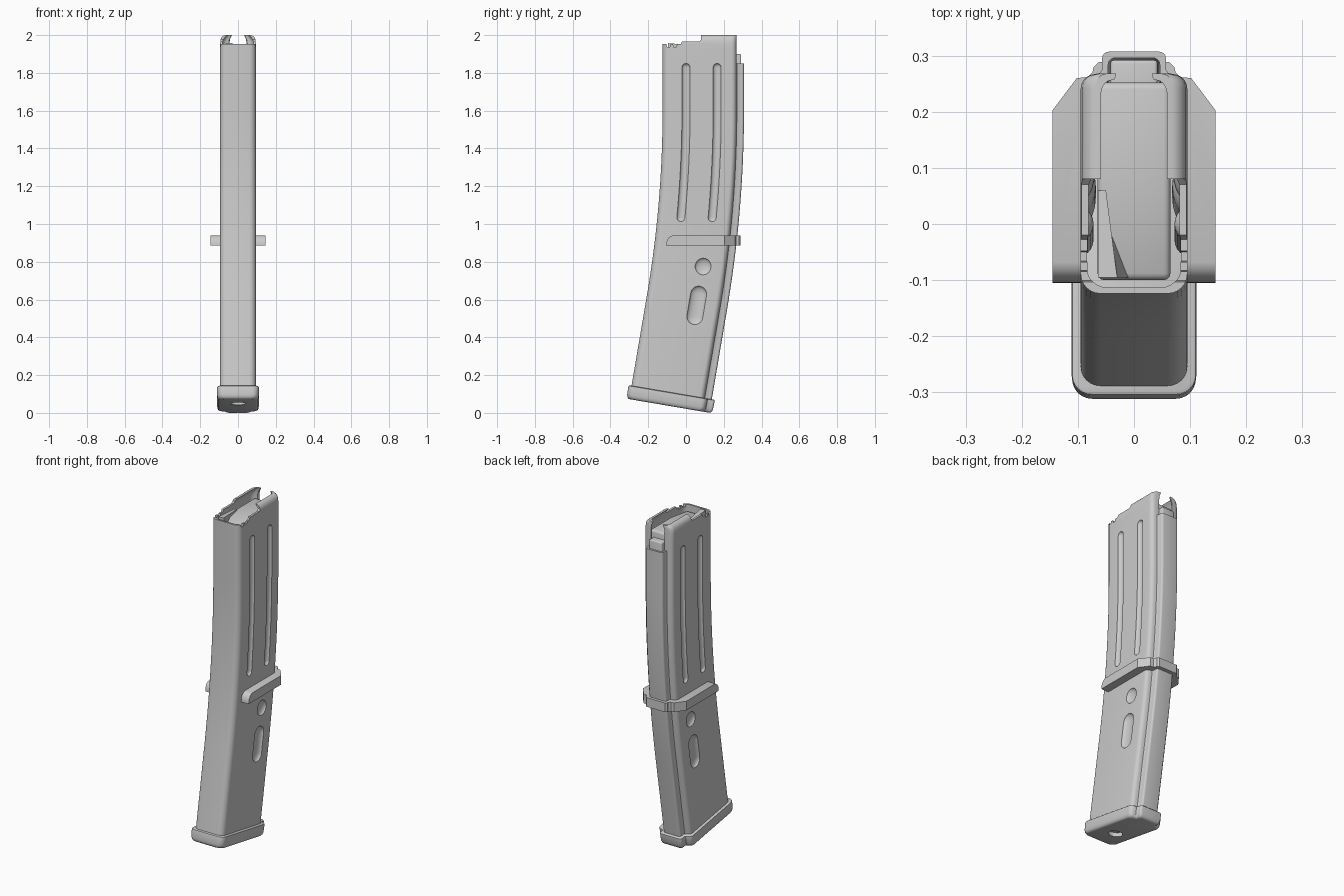
import bpy, bmesh
from math import sin, cos, pi, atan

if "Cube" in bpy.data.objects:
    bpy.data.objects.remove(bpy.data.objects["Cube"])

def bend(x, y, s):
    """Map local (x, y) at height s onto the curved spine (straight, arc, straight)."""
    if s > 1.6: o, m = 0, 0
    elif s > 0.6: o, m = 0.085 * (1.6 - s) ** 2, 0.17 * (1.6 - s)
    else: o, m = 0.085 + 0.17 * (0.6 - s), 0.17
    a = atan(m)
    return (x, y * cos(a) - o, s - y * sin(a))

def loft(name, rings):
    """Closed solid through rings with equal point counts."""
    bm = bmesh.new()
    vs = [[bm.verts.new(p) for p in r] for r in rings]
    n = len(rings[0])
    for a, b in zip(vs, vs[1:]):
        for i in range(n):
            j = (i + 1) % n
            bm.faces.new((a[i], a[j], b[j], b[i]))
    bm.faces.new(vs[0][::-1])
    bm.faces.new(vs[-1])
    bmesh.ops.recalc_face_normals(bm, faces=bm.faces)
    me = bpy.data.meshes.new(name)
    bm.to_mesh(me)
    bm.free()
    ob = bpy.data.objects.new(name, me)
    bpy.context.collection.objects.link(ob)
    return ob

def activate(ob):
    bpy.ops.object.select_all(action='DESELECT')
    ob.select_set(True)
    bpy.context.view_layer.objects.active = ob

def cut(ob, cutters):
    for c in cutters:
        activate(ob)
        m = ob.modifiers.new("cut", 'BOOLEAN')
        m.operation, m.solver, m.object = 'DIFFERENCE', 'EXACT', c
        bpy.ops.object.modifier_apply(modifier=m.name)
        bpy.data.objects.remove(c)

def bevel(ob, w):
    activate(ob)
    m = ob.modifiers.new("bevel", 'BEVEL')
    m.width, m.segments = w, 3
    bpy.ops.object.modifier_apply(modifier=m.name)

def smooth(ob, angle=35):
    activate(ob)
    bpy.ops.object.shade_smooth_by_angle(angle=angle * pi / 180)

def mirror(half):
    return half + [(-x, y) for x, y in reversed(half)]

def arc(cx, cy, r, a0, a1, n=6):
    return [(cx + r * cos((a0 + (a1 - a0) * i / n) * pi / 180),
             cy + r * sin((a0 + (a1 - a0) * i / n) * pi / 180)) for i in range(n + 1)]

def outline(g=0.0):
    """Body cross-section with rear rib, grown by g."""
    w, h = 0.095 + g, 0.057 + g
    half = arc(w - 0.035, -0.089 - g, 0.035, -90, 0)
    half += arc(w - 0.026, 0.241 + g, 0.026, 0, 85)
    half += [(h + 0.004, 0.269 + g), (h, 0.275 + g)]
    half += arc(h - 0.012, 0.295 + g, 0.012, 0, 90, 4)
    return mirror(half)

def prism(name, yz, w, x0=None):
    x0 = -w if x0 is None else x0
    return loft(name, [[(x, y, z) for y, z in yz] for x in (x0, w)])

def tube(name, g, s0, lips):
    """Curved shell solid; lips = (height, x scale) stations of the in-curled top."""
    st = [(s0 + (1.92 - s0) * i / 44, 1) for i in range(45)] + lips
    return loft(name, [[bend(x * k, y, s) for x, y in outline(g)] for s, k in st])

def capsule(side, y, s0, s1, r, d):
    """Rounded recess following the spine."""
    caps = [(r * cos(t * pi / 16), max(r * sin(t * pi / 16), 0.0008)) for t in range(9)]
    n = 20 if s1 - s0 > 0.2 else 4
    st = [(s0 - a, q) for a, q in caps]
    st += [(s0 + (s1 - s0) * i / n, r) for i in range(1, n)] if s1 > s0 else []
    tail = [(s1 + a, q) for a, q in reversed(caps)]
    st += tail if s1 > s0 else tail[1:]
    return loft("recess_cutter", [[bend(side * 0.097 + d * q / r * cos(t * pi / 10),
                y + q * sin(t * pi / 10), s) for t in range(20)] for s, q in st])

# recesses: y, lower s, upper s, radius, depth
recesses = [(0.0, 1.035, 1.828, 0.022, 0.016), (0.165, 1.05, 1.828, 0.022, 0.016),
            (0.147, 0.795, 0.795, 0.043, 0.018), (0.145, 0.535, 0.65, 0.043, 0.02)]

# curved hollow body
body = tube("magazine_body", 0, 0.1,
            [(1.955, 1), (1.975, 0.975), (1.988, 0.92), (1.996, 0.83), (2.0, 0.74)])
cavity = tube("cavity_cutter", -0.011, 0.05,
              [(1.945, 1), (1.965, 0.97), (1.98, 0.9), (1.99, 0.8), (2.0, 0.7), (2.03, 0.7)])
cut(cavity, [capsule(s, y, a, b, r + 0.008, d + 0.009)
             for s in (-1, 1) for y, a, b, r, d in recesses])
cut(body, [cavity])
cut(body, [capsule(s, *q) for s in (-1, 1) for q in recesses])

# notched top rim, feed lips and lowered rib
rim = [(-0.2, 1.952), (-0.103, 1.952), (-0.101, 1.937), (-0.085, 1.937), (-0.083, 1.952),
       (-0.068, 1.952), (-0.066, 1.937), (-0.05, 1.937), (-0.048, 1.952), (-0.028, 1.952),
       (-0.02, 1.967), (0.07, 1.967), (0.08, 1.977), (0.08, 2.1), (-0.2, 2.1)]
back = [(0.2685, 1.85), (0.4, 1.85), (0.4, 2.1), (0.2685, 2.1)]
cut(body, [prism("rim_cutter", rim, 0.3), prism("rib_cutter", back, 0.3)])
smooth(body)

# follower with rear tongue and offset ramp
follower = prism("follower", [(-0.1, 1.6), (0.252, 1.6), (0.252, 1.94), (0.06, 1.94),
                              (-0.1, 1.92)], 0.065)
bevel(follower, 0.012)
smooth(follower)
tongue = prism("follower_tongue", [(0.2, 1.6), (0.292, 1.6), (0.292, 1.9), (0.2, 1.9)], 0.042)
bevel(tongue, 0.006)
smooth(tongue)
ramp = loft("follower_ramp", [[(-0.064, 0.06, z0), (-0.05, 0.06, z0), (x, -0.095, z1),
                               (-0.064, -0.095, z1)]
                              for x, z0, z1 in ((0.0, 1.9, 1.9), (-0.03, 1.945, 1.957))])
smooth(ramp)

# stop collar wrapped around sides and back
rings = []
for z, f in ((0.885, -0.105), (0.9, -0.104), (0.915, -0.1), (0.928, -0.091),
             (0.936, -0.081), (0.94, -0.068)):
    half = [(0.04, 0.2), (0.088, 0.19), (0.088, f), (0.145, f), (0.145, 0.203), (0.102, 0.26),
            (0.082, 0.262), (0.074, 0.27), (0.072, 0.28), (0.062, 0.289)]
    rings.append([(x, y, z) for x, y in mirror(half)])
collar = loft("stop_collar", rings)
smooth(collar, 30)

# base plate with round recess underneath
plate = loft("base_plate", [[bend(x, y, s) for x, y in outline(g)] for s, g in
             ((0.052, 0.0), (0.055, 0.007), (0.062, 0.012), (0.074, 0.015),
              (0.112, 0.016), (0.12, 0.015), (0.123, 0.011))])
hole = loft("hole_cutter", [[bend(0.04 * cos(t * pi / 16), 0.02 + 0.04 * sin(t * pi / 16), s)
            for t in range(32)] for s in (0.02, 0.075)])
cut(plate, [hole])
smooth(plate)
